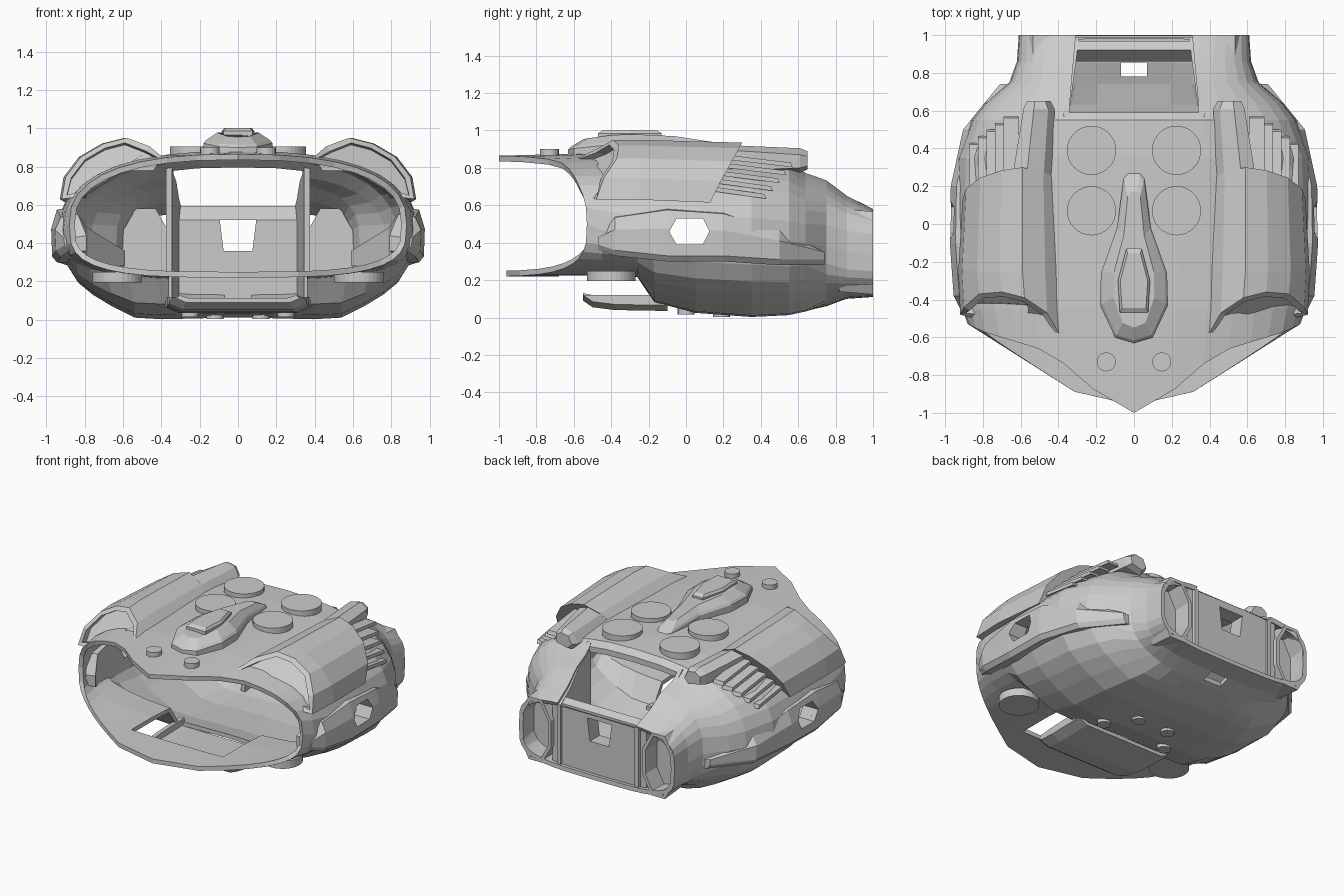
import bpy, bmesh, math
from mathutils import Vector

if "Cube" in bpy.data.objects:
    bpy.data.objects.remove(bpy.data.objects["Cube"])


def finish(name, bm):
    bmesh.ops.recalc_face_normals(bm, faces=bm.faces[:])
    me = bpy.data.meshes.new(name)
    bm.to_mesh(me)
    bm.free()
    ob = bpy.data.objects.new(name, me)
    bpy.context.collection.objects.link(ob)
    return ob


def apply_mod(ob, kind, **props):
    mod = ob.modifiers.new(kind, kind)
    for k, v in props.items():
        setattr(mod, k, v)
    bpy.context.view_layer.objects.active = ob
    bpy.ops.object.modifier_apply(modifier=mod.name)


def mirror(ob):
    apply_mod(ob, 'MIRROR', use_clip=False, use_mirror_merge=False)
    return ob


def loft(name, rings, caps=True, recess=None):
    """Skin closed rings; recess=(ring index, rim width, push vector) hollows one end."""
    bm = bmesh.new()
    vs = [[bm.verts.new(p) for p in r] for r in rings]
    n = len(rings[0])
    for a, b in zip(vs, vs[1:]):
        for i in range(n):
            bm.faces.new((a[i], a[(i + 1) % n], b[(i + 1) % n], b[i]))
    if caps:
        ends = {0: bm.faces.new(vs[0]), -1: bm.faces.new(vs[-1])}
        bmesh.ops.recalc_face_normals(bm, faces=bm.faces[:])
        if recess:
            f = ends[recess[0]]
            bmesh.ops.inset_region(bm, faces=[f], thickness=recess[1])
            new = bmesh.ops.extrude_face_region(bm, geom=[f])['geom']
            bmesh.ops.delete(bm, geom=[f], context='FACES_ONLY')
            bmesh.ops.translate(bm, vec=Vector(recess[2]),
                                verts=[g for g in new if isinstance(g, bmesh.types.BMVert)])
    return finish(name, bm)


def plate(name, outline, z0, z1):
    return loft(name, [[(x, y, z) for x, y in outline] for z in (z0, z1)])


def slab(name, profile, x0, x1):
    return loft(name, [[(x, y, z) for y, z in profile] for x in (x0, x1)])


def disc(name, x, y, r, z0, z1, n=32):
    ring = [(x + r * math.cos(2 * math.pi * i / n), y + r * math.sin(2 * math.pi * i / n)) for i in range(n)]
    return mirror(plate(name, ring, z0, z1))


def cut(ob, cutter):
    apply_mod(ob, 'BOOLEAN', operation='DIFFERENCE', solver='EXACT', object=cutter)


def lerp(table, t):
    for (a, va), (b, vb) in zip(table, table[1:]):
        if t <= b:
            return va + (vb - va) * max(0, t - a) / (b - a)
    return table[-1][1]


def both(half):
    """Close a half outline (x, y) by reflecting it."""
    return half + [(-x, y) for x, y in reversed(half)]


# Hull sections (y, half width, top, middle, bottom, upper power, lower power or 0 for a chamfered belly)
belly = [(0, .03), (.55, 0), (.77, .24), (.93, .53), (1, 1)]


def section(y, a, zt, zm, zb, nt, nb, n=36):
    pts = []
    for i in range(n):
        t = 2 * math.pi * i / n
        c, s = math.cos(t), math.sin(t)
        p, h = (nt, zt - zm) if s >= 0 else (nb or 2.5, zm - zb)
        x = a * math.copysign(abs(c) ** (2 / p), c)
        z = zm + h * math.copysign(abs(s) ** (2 / p), s)
        if s < -1e-6 and not nb:
            z = zb + h * lerp(belly, abs(x) / a)
        pts.append((x, y, z))
    return pts


upper_lip = [(0, -1), (.14, -.94), (.44, -.68), (.8, -.57), (.88, -.53)]
lower_lip = [(0, -.96), (.28, -.91), (.8, -.58), (.88, -.53)]
rim = [(x, lerp(upper_lip if z > .5 else lower_lip, abs(x)), z)
       for x, _, z in section(0, .88, .865, .5, .22, 2.5, 3.4)]
stations = [(-.45, .91, .88, .47, .22, 2.5, 3.2), (-.26, .935, .88, .43, .21, 2.5, 2.8),
            (-.17, .94, .88, .43, .08, 2.5, 0), (.05, .945, .88, .43, .022, 2.5, 0),
            (.35, .935, .88, .42, .0, 2.5, 0), (.55, .86, .87, .4, .01, 2.5, 0),
            (.64, .79, .79, .4, .03, 2.6, 0), (.75, .66, .75, .38, .06, 3, 2.8),
            (.86, .62, .66, .35, .1, 3.5, 3.5), (1, .61, .585, .345, .11, 4, 4)]
hull = loft('hull', [rim] + [section(*s) for s in stations], caps=False)
apply_mod(hull, 'SOLIDIFY', thickness=.03, offset=-1)

# Long side bulges (y, outer x, top, bottom)
bulge = []
for y, x, zt, zb in [(-.47, .91, .44, .36), (-.38, .955, .55, .33), (-.1, .975, .59, .3),
                     (.2, .97, .57, .3), (.5, .905, .48, .28), (.74, .71, .36, .28)]:
    bulge.append([(x - .12, y, zt), (x - .03, y, zt - .015), (x, y, (zt + zb) / 2 + .03),
                  (x - .005, y, zb + .03), (x - .03, y, zb), (x - .12, y, zb)])
bulge = mirror(loft('side_bulges', bulge))

# Rear bulkhead and converging bay walls
bulkhead = slab('rear_bulkhead', [(.86, .12), (.86, .52), (.92, .595), (.97, .57), (.97, .12)], -.37, .37)
wall = [(.57, .04, .84), (.64, .06, .76), (.75, .09, .72), (.86, .13, .63), (.99, .13, .565)]
mirror(loft('bay_walls', [[(x, y, z) for x, z in ((w, z0), (w + .03, z0), (w + .03, z1), (w, z1))]
                          for y, z0, z1 in wall for w in [.345 - (y - .57) * .13]]))

# Openings: rear bay, floor well, hexagonal side ports, belly hatch, bulkhead window
bay = plate('bay_cutter', both([(.345, .59), (.29, 1.2)]), .56, 1.2)
well = plate('well_cutter', both([(.36, -.68), (.36, -.12)]), -.1, .3)
port = slab('port_cutter', [(-.09, .46), (-.05, .53), (.09, .53), (.125, .46), (.09, .39), (-.05, .39)], -1.3, 1.3)
hatch = plate('hatch_cutter', both([(.07, .78), (.07, .855)]), -.1, .3)
window = loft('window_cutter', [[(-.075, y, .36), (.075, y, .36), (.095, y, .52), (-.095, y, .52)] for y in (.7, 1.2)])
for target, cutter in [(hull, bay), (hull, well), (hull, port), (hull, hatch), (bulge, port), (bulkhead, window)]:
    cut(target, cutter)
for cutter in (bay, well, port, hatch, window):
    bpy.data.objects.remove(cutter)

# Twin octagonal rear nozzles
octagon = [(math.cos(math.pi * (i + .5) / 4), math.sin(math.pi * (i + .5) / 4)) for i in range(8)]
mirror(loft('rear_nozzles', [[(.482 + .135 * c, y, z + .24 * s) for c, s in octagon]
                             for y, z in ((.82, .36), (1, .345))], recess=(-1, .025, (0, -.13, 0))))

# Shoulder nacelles with slanted scooped intakes
intake = [(.385, -.6, .84), (.46, -.47, .905), (.58, -.39, .95), (.7, -.36, .92), (.82, -.37, .85),
          (.9, -.44, .745), (.92, -.48, .63), (.84, -.5, .64), (.6, -.57, .78)]
mid = [(x + .01, -.25, z) for x, _, z in intake]
aft = [(.41 + (x - .385) * .93, lerp([(.64, .13), (.95, .3)], z), z - .015) for x, _, z in intake]
mirror(loft('shoulder_nacelles', [intake, mid, aft], recess=(0, .035, (0, .05, -.01))))
# Inner spine of each nacelle running on to a blunt tail
spine = [(.415, .82), (.485, .885), (.58, .925), (.66, .9), (.67, .78), (.44, .78)]
tail = [(.42, .82), (.455, .89), (.53, .905), (.585, .87), (.58, .8), (.46, .775)]
mirror(loft('nacelle_tails', [[(x, .15, z) for x, z in spine], [(x, .61, z) for x, z in tail],
                              [(.51 + (x - .51) * .75, .65, .84 + (z - .84) * .75) for x, z in tail]]))

# Stacked louvres sloping down behind each nacelle
for i in range(5):
    z, x, y, e = .675 + .042 * i, .87 - .045 * i, .14 + .022 * i, .42 + .035 * i
    mirror(slab(f'louvre_{i + 1}', [(y, z), (y, z + .025), (e, z - .015), (e + .01, z - .04)], x - .08, x))

# Dorsal canopy: tapered teardrop tiers
half = [(.0, -.63), (.1, -.6), (.18, -.43), (.175, -.26), (.09, -.02), (.055, .24), (.03, .27)]
plan = half + [(-x, y) for x, y in reversed(half[1:])]
crest = [(-.65, .95), (-.5, .975), (-.3, .98), (.1, .965), (.28, .93)]
tier = lambda k, f: [(x * k, -.22 + (y + .22) * (k + 1) / 2, f(y)) for x, y in plan]
loft('canopy_base', [tier(1, lambda y: .84), tier(1, lambda y: lerp(crest, y) - .055),
                     tier(.93, lambda y: lerp(crest, y) - .04), tier(.6, lambda y: lerp(crest, y))])
glass = [(-.075, -.47), (.075, -.47), (.085, -.3), (.04, -.13), (-.04, -.13), (-.085, -.3)]
loft('canopy_top', [[(x * k, -.3 + (y + .3) * k, z) for x, y in glass] for k, z in ((1, .95), (1, .985), (.85, 1.0))])

# Deck hatches, front studs, landing pads, belly studs
for i, y in enumerate((.39, .07)):
    disc(f'deck_hatches_{i + 1}', .225, y, .13, .855, .905)
disc('front_studs', .147, -.73, .05, .845, .9, 20)
disc('landing_pads', .63, -.4, .13, .195, .25)
disc('belly_studs_front', .25, 0, .045, .015, .05, 16)
disc('belly_studs_rear', .12, .19, .045, .003, .035, 16)

# Chin tray carrying the belly forward under the floor well
chin = [(-.55, .09, .34), (-.5, .055, .36), (-.38, .04, .37), (-.1, .035, .38)]
loft('chin_tray', [[(x, y, z) for x, z in both([(w - .07, b), (w, b + .03), (w, .12), (w - .03, .12),
                                                (w - .03, b + .04), (w - .08, b + .025)])] for y, b, w in chin])
